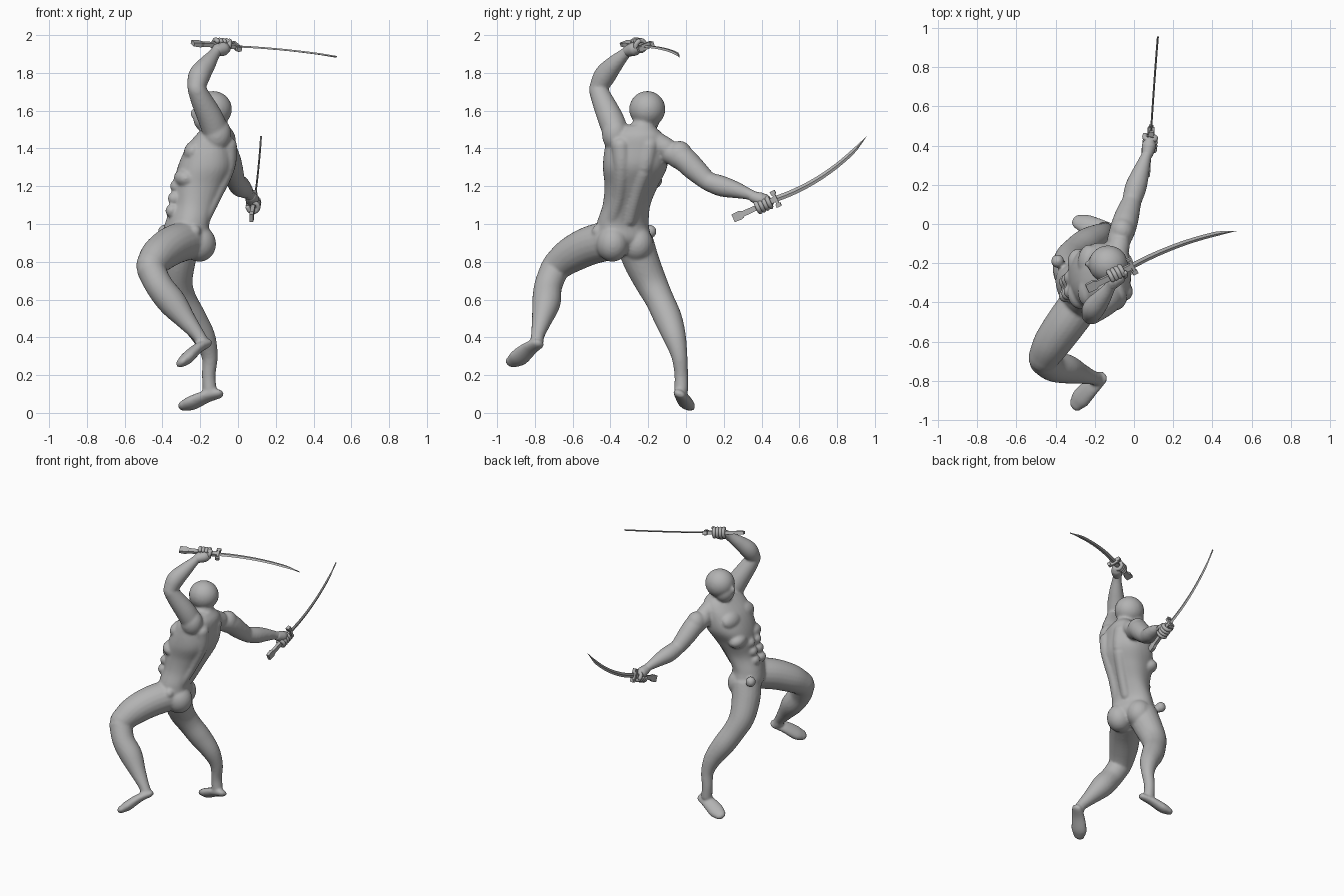
import bpy, bmesh, math
from mathutils import Vector, Matrix

cube = bpy.data.objects.get("Cube")
if cube:
    bpy.data.objects.remove(cube)

grey = bpy.data.materials.new("clay_grey")
grey.use_nodes = True
colour = (0.45, 0.45, 0.45, 1)
grey.diffuse_color = colour
grey.node_tree.nodes["Principled BSDF"].inputs["Base Color"].default_value = colour


def finish(name, bm, smooth=True):
    bmesh.ops.recalc_face_normals(bm, faces=bm.faces)
    mesh = bpy.data.meshes.new(name)
    bm.to_mesh(mesh)
    bm.free()
    mesh.materials.append(grey)
    for p in mesh.polygons:
        p.use_smooth = smooth
    obj = bpy.data.objects.new(name, mesh)
    bpy.context.collection.objects.link(obj)
    return obj


def skin_rings(bm, rings):
    loops = [[bm.verts.new(p) for p in ring] for ring in rings]
    n = len(loops[0])
    for a, b in zip(loops, loops[1:]):
        for i in range(n):
            bm.faces.new((a[i], a[(i + 1) % n], b[(i + 1) % n], b[i]))
    bm.faces.new(loops[0])
    bm.faces.new(loops[-1])


def smooth_path(points, steps=6):
    """Spline through points of any dimension."""
    p = [Vector(q) for q in points]
    p = [p[0] * 2 - p[1]] + p + [p[-1] * 2 - p[-2]]
    out = []
    for a, b, c, d in zip(p, p[1:], p[2:], p[3:]):
        for s in range(steps):
            t = s / steps
            out.append((b * 2 + (c - a) * t + (a * 2 - b * 5 + c * 4 - d) * t * t
                        + (b * 3 - a - c * 3 + d) * t ** 3) / 2)
    return out + [p[-2]]


def tube(bm, points, up=(0.3, 0.2, 1), flat=1.0, sides=20, steps=6):
    """Rounded limb through (x, y, z, radius) points."""
    path = smooth_path(points, steps)
    pos = [q.to_3d() for q in path]
    rad = [q[3] for q in path]
    first, last = (pos[0] - pos[1]).normalized(), (pos[-1] - pos[-2]).normalized()
    for k in (0.5, 0.85, 0.99):
        pos.insert(0, path[0].to_3d() + first * rad_end(path[0][3], k))
        rad.insert(0, path[0][3] * math.sqrt(1 - k * k))
        pos.append(path[-1].to_3d() + last * rad_end(path[-1][3], k))
        rad.append(path[-1][3] * math.sqrt(1 - k * k))
    rings = []
    for i, c in enumerate(pos):
        d = (pos[min(i + 1, len(pos) - 1)] - pos[max(i - 1, 0)]).normalized()
        side = d.cross(Vector(up)).normalized()
        top = side.cross(d)
        rings.append([c + rad[i] * (side * math.cos(t) + top * math.sin(t) * flat)
                      for t in (math.tau * j / sides for j in range(sides))])
    skin_rings(bm, rings)


def rad_end(r, k):
    return r * k * 0.8


def blob(bm, centre, size, yaw=0, pitch=0):
    m = (Matrix.Translation(centre) @ Matrix.Rotation(math.radians(yaw), 4, 'Z')
         @ Matrix.Rotation(math.radians(pitch), 4, 'Y') @ Matrix.Diagonal((*size, 1)))
    bmesh.ops.create_uvsphere(bm, u_segments=24, v_segments=16, radius=1, matrix=m)


def squared(v):
    return math.copysign(abs(v) ** 0.85, v)


body = bmesh.new()

# Twisting torso: x, y, z, half width, half depth, yaw in degrees
torso = [(-.28, -.32, .85, .09, .07, 28), (-.275, -.33, .92, .145, .11, 28),
         (-.27, -.335, 1.0, .14, .105, 26), (-.235, -.315, 1.1, .125, .11, 20),
         (-.205, -.29, 1.2, .14, .135, 10), (-.17, -.27, 1.3, .17, .15, 0),
         (-.145, -.265, 1.4, .165, .13, -8), (-.12, -.265, 1.47, .145, .1, -10),
         (-.11, -.25, 1.52, .08, .06, -10)]
rings = []
for x, y, z, w, d, yaw in smooth_path(torso):
    turn = Matrix.Rotation(math.radians(yaw), 3, 'Z')
    rings.append([Vector((x, y, z)) + turn @ Vector((d * squared(math.cos(t)), w * squared(math.sin(t)), 0))
                  for t in (math.tau * j / 32 for j in range(32))])
skin_rings(body, rings)

# Chest, ribs, belly, back and seat muscles
for y, z in ((-.335, 1.385), (-.19, 1.37)):
    blob(body, (-.235, y, z), (.05, .085, .06), -5, 25)
for y, z in ((-.36, 1.24), (-.2, 1.23)):
    blob(body, (-.28, y, z), (.06, .075, .05), 10, 20)
for row in range(3):
    for s in (-1, 1):
        blob(body, (-.325 - .012 * row, -.31 + s * .035 - .01 * row, 1.2 - .065 * row), (.035, .036, .036))
for s in (-1, 1):
    tube(body, [(-.185, -.345 + s * .045, 1.02, .035), (-.12, -.31 + s * .045, 1.15, .035),
                (-.06, -.28 + s * .06, 1.3, .045), (-.055, -.27 + s * .075, 1.42, .05)])
    blob(body, (-.235 - s * .03, -.325 + s * .065, .895), (.09, .085, .095), 28)

# Hip studs
for x, y in ((-.23, -.465), (-.39, -.19)):
    blob(body, (x, y, .96), (.034, .034, .036))

# Neck, trapezius, head and jaw
tube(body, [(-.11, -.245, 1.45, .08), (-.115, -.225, 1.52, .062), (-.125, -.21, 1.57, .06)], up=(1, 0, 0))
tube(body, [(-.1, -.36, 1.45, .06), (-.1, -.24, 1.47, .06), (-.075, -.1, 1.4, .055)])
blob(body, (-.132, -.205, 1.608), (.1, .096, .096))
blob(body, (-.168, -.205, 1.555), (.068, .066, .075), 0, -20)
blob(body, (-.235, -.205, 1.585), (.018, .015, .025))

# Raised arm, folded over the head
blob(body, (-.11, -.375, 1.475), (.075, .07, .09))
tube(body, [(-.11, -.365, 1.47, .07), (-.145, -.4, 1.56, .068), (-.19, -.44, 1.65, .058),
            (-.22, -.468, 1.715, .048)], up=(1, 0, 0))
tube(body, [(-.222, -.468, 1.715, .047), (-.205, -.43, 1.785, .058), (-.165, -.38, 1.845, .047),
            (-.125, -.325, 1.9, .031), (-.105, -.29, 1.93, .03)], up=(1, 0, 0))

# Low arm, swept back
blob(body, (-.06, -.035, 1.365), (.065, .07, .075))
tube(body, [(-.08, -.09, 1.38, .06), (-.055, -.02, 1.35, .066), (-.035, .045, 1.29, .062),
            (-.012, .115, 1.225, .05)])
tube(body, [(-.012, .115, 1.225, .05), (.01, .19, 1.2, .055), (.035, .265, 1.18, .044),
            (.06, .34, 1.155, .029), (.075, .375, 1.135, .03)])

# Leading leg, lifted with bent knee
tube(body, [(-.27, -.4, .915, .105), (-.35, -.51, .885, .103), (-.42, -.61, .835, .095),
            (-.465, -.69, .775, .078)])
tube(body, [(-.463, -.695, .765, .076), (-.415, -.73, .67, .074), (-.345, -.74, .58, .075),
            (-.27, -.765, .485, .052), (-.21, -.785, .41, .036), (-.19, -.79, .375, .036)], up=(1, 0, 0))
tube(body, [(-.165, -.785, .365, .036), (-.215, -.83, .34, .047), (-.268, -.885, .292, .055),
            (-.295, -.918, .27, .042)], up=(-.4, .2, .85), flat=.6)

# Trailing leg
tube(body, [(-.3, -.27, .9, .1), (-.32, -.235, .8, .095), (-.325, -.185, .69, .085),
            (-.295, -.14, .6, .076), (-.24, -.095, .5, .074), (-.18, -.06, .4, .061),
            (-.15, -.035, .3, .043), (-.155, -.025, .2, .036), (-.15, -.025, .12, .037)], up=(1, 0, 0))
tube(body, [(-.105, -.035, .1, .036), (-.17, -.02, .085, .046), (-.245, .0, .052, .052),
            (-.285, .012, .038, .04)], up=(0, .4, .85), flat=.62)

figure = finish("body", body)
remesh = figure.modifiers.new("Fuse", 'REMESH')
remesh.mode = 'VOXEL'
remesh.voxel_size = 0.0085
remesh.use_smooth_shade = True
relax = figure.modifiers.new("Relax", 'SMOOTH')
relax.factor = 0.5
relax.iterations = 5


def make_hand(name, centre, axis, wrist):
    """Fist closed round a handle running along axis."""
    c, a, w = Vector(centre), Vector(axis).normalized(), Vector(wrist)
    p = (w - c - a * (w - c).dot(a)).normalized()
    q = a.cross(p)
    bm = bmesh.new()
    tube(bm, [(*w, .029), (*(c + p * .03), .036), (*(c + p * .02 + a * .02), .03)], up=q, steps=4)
    for i in range(4):
        off = c + a * (i - 1.5) * .021
        arc = [off + (p * math.cos(t) + q * math.sin(t)) * .028 for t in (.3, 1.2, 2.1, 3.0, 3.9, 4.8)]
        tube(bm, [(*v, .0125) for v in arc], up=a, sides=10, steps=3)
    thumb = [c + a * (.03 + .006 * t) + (p * math.cos(t) - q * math.sin(t)) * .03 for t in (.2, 1.0, 1.8)]
    tube(bm, [(*v, .013) for v in thumb], up=a, sides=10, steps=3)
    return finish(name, bm)


def make_sword(name, pommel, guard, tip, bow):
    """Curved single blade, short cross guard and flared grip."""
    pommel, guard, tip, bow = map(Vector, (pommel, guard, tip, bow))
    axis = (guard - pommel).normalized()
    wide = (bow - axis * bow.dot(axis)).normalized()
    thin = axis.cross(wide)

    def bar(bm, stations):
        skin_rings(bm, [[c + wide * w * i + thin * t * j for i, j in ((1, 1), (-1, 1), (-1, -1), (1, -1))]
                        for c, w, t in stations])

    grip = bmesh.new()
    bar(grip, [(pommel.lerp(guard, f), w, t) for f, w, t in
               ((0, .022, .01), (.16, .024, .012), (.24, .015, .01), (.6, .014, .011), (1, .015, .011))])
    bar(grip, [(guard - axis * .008, .035, .017), (guard + axis * .008, .035, .017)])
    for s in (-1, 1):
        knob = guard + wide * s * .036
        bar(grip, [(knob - axis * .014, .01, .012), (knob + axis * .014, .01, .012)])
    finish(name + "_grip", grip, False)

    blade = bmesh.new()
    rings = []
    for i in range(17):
        f = i / 16
        c = guard.lerp(tip, f) + bow * 4 * f * (1 - f)
        w = .016 * (1 - .25 * f) * min(1, (1 - f) * 6 + .04)
        c = c - wide * (.012 - w) * .6 * f
        rings.append([c + wide * w, c + thin * .005, c - wide * w, c - thin * .005])
    skin_rings(blade, rings)
    finish(name + "_blade", blade, False)


make_sword("raised_sword", (-.24, -.33, 1.957), (-.01, -.215, 1.94), (.52, -.03, 1.887), (-.006, .022, .008))
make_sword("low_sword", (.07, .25, 1.03), (.087, .475, 1.133), (.122, .96, 1.46), (0, .015, -.035))
make_hand("raised_hand", (-.09, -.255, 1.946), (.23, .115, -.017), (-.115, -.31, 1.915))
make_hand("low_hand", (.081, .41, 1.103), (.017, .22, .1), (.068, .355, 1.145))
